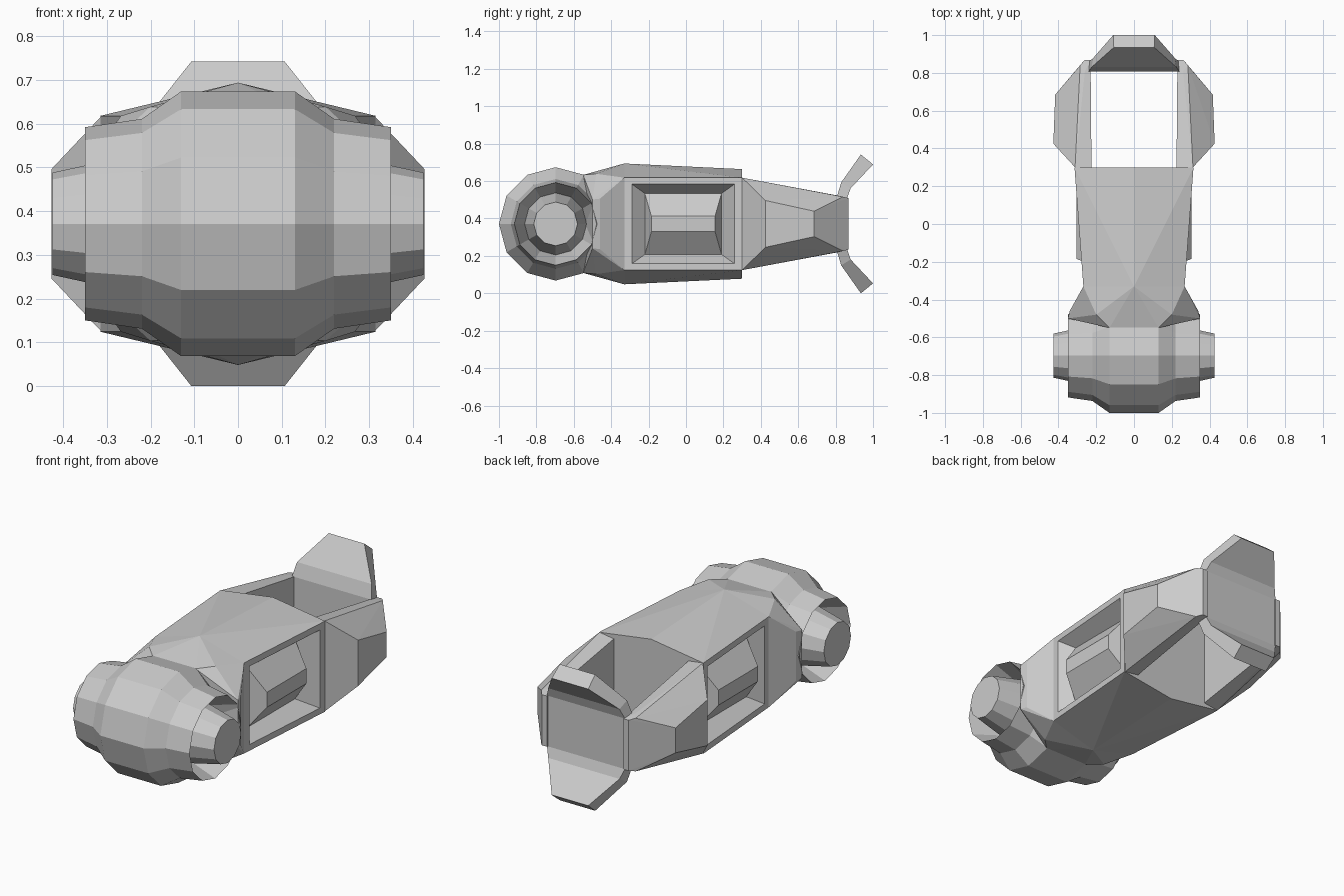
import bpy, bmesh, math

if "Cube" in bpy.data.objects:
    bpy.data.objects.remove(bpy.data.objects["Cube"])

ZC = 0.371  # the whole model is mirrored about this height


def finish(bm, name):
    bmesh.ops.remove_doubles(bm, verts=bm.verts, dist=0.0005)
    bmesh.ops.recalc_face_normals(bm, faces=bm.faces)
    me = bpy.data.meshes.new(name)
    bm.to_mesh(me)
    bm.free()
    ob = bpy.data.objects.new(name, me)
    bpy.context.collection.objects.link(ob)
    return ob


def hull(points, sx=(1, -1), sz=(1, -1)):
    """Convex solid from points (x, y, height from mid plane), mirrored by sx and sz."""
    bm = bmesh.new()
    pts = {(x * a, y, ZC + z * b) for x, y, z in points for a in sx for b in sz}
    vs = [bm.verts.new(p) for p in sorted(pts)]
    res = bmesh.ops.convex_hull(bm, input=vs)
    loose = [v for v in bm.verts if not v.link_faces]
    bmesh.ops.delete(bm, geom=loose, context='VERTS')
    bmesh.ops.dissolve_limit(bm, angle_limit=0.02, verts=bm.verts, edges=bm.edges)
    return bm


def bridge(bm, rings, closed=True):
    for a, b in zip(rings, rings[1:]):
        n = len(a)
        for i in range(n):
            bm.faces.new((a[i], a[(i + 1) % n], b[(i + 1) % n], b[i]))


# front barrel: 12-sided drum across x with recessed ends and tapered hubs
half = [(0.13, 0.303), (0.22, 0.24), (0.35, 0.221), (0.20, 0.166), (0.425, 0.117)]
profile = [(-x, r) for x, r in reversed(half)] + half
bm = bmesh.new()
rings = [[bm.verts.new((x, -0.697 + r * math.cos(k * math.pi / 6), ZC + r * math.sin(k * math.pi / 6)))
          for k in range(12)] for x, r in profile]
bridge(bm, rings)
bm.faces.new(rings[0])
bm.faces.new(rings[-1])
finish(bm, "front_barrel")

# neck flaring from the body to the barrel
finish(hull([(0, -0.33, 0.323), (0.268, -0.33, 0.247), (0.2, -0.48, 0.268), (0.13, -0.55, 0.262),
             (0.34, -0.46, 0.135), (0.35, -0.5, 0.13)]), "neck")

# main body with a recessed panel and raised block on each side
bm = hull([(0, -0.33, 0.323), (0.268, -0.33, 0.247), (0.315, 0.3, 0.247), (0, 0.3, 0.293)])
bm.normal_update()
bmesh.ops.delete(bm, geom=[f for f in bm.faces if abs(f.normal.x) > 0.9], context='FACES')


def wall_x(y):
    return 0.268 + (y + 0.33) * 0.047 / 0.63


rects = [(-0.33, 0.3, 0.247, None), (-0.29, 0.26, 0.213, None),
         (-0.22, 0.19, 0.163, 0.21), (-0.185, 0.155, 0.041, 0.304)]
for s in (1, -1):
    rings = []
    for y0, y1, h, x in rects:
        rings.append([bm.verts.new((s * (x or wall_x(y)), y, ZC + z))
                      for y, z in ((y0, -h), (y1, -h), (y1, h), (y0, h))])
    bridge(bm, rings)
    bm.faces.new(rings[-1])
finish(bm, "body")

# rear side pods
for s, side in ((1, "right"), (-1, "left")):
    finish(hull([(0.225, 0.3, 0.235), (0.312, 0.3, 0.247), (0.427, 0.425, 0.125), (0.417, 0.685, 0.068),
                 (0.237, 0.81, 0.148), (0.26, 0.81, 0.152), (0.285, 0.84, 0.145),
                 (0.262, 0.868, 0.138), (0.23, 0.868, 0.138)], sx=(s,)), side + "_pod")

# rear plate joining the pods
finish(hull([(0.24, 0.81, 0.15), (0.24, 0.862, 0.138)]), "rear_plate")

# tail fins above and below the plate: front and back outline per level
levels = [((0.24, 0.808, 0.149), (0.235, 0.862, 0.138)),
          ((0.225, 0.83, 0.222), (0.215, 0.88, 0.19)),
          ((0.107, 0.935, 0.371), (0.11, 1.0, 0.318))]
for s, name in ((1, "upper_fin"), (-1, "lower_fin")):
    bm = bmesh.new()
    rings = []
    for (xf, yf, zf), (xb, yb, zb) in levels:
        rings.append([bm.verts.new((x, y, ZC + s * z)) for x, y, z in
                      ((-xf, yf, zf), (xf, yf, zf), (xb, yb, zb), (-xb, yb, zb))])
    bridge(bm, rings)
    bm.faces.new(rings[0])
    bm.faces.new(rings[-1])
    finish(bm, name)
